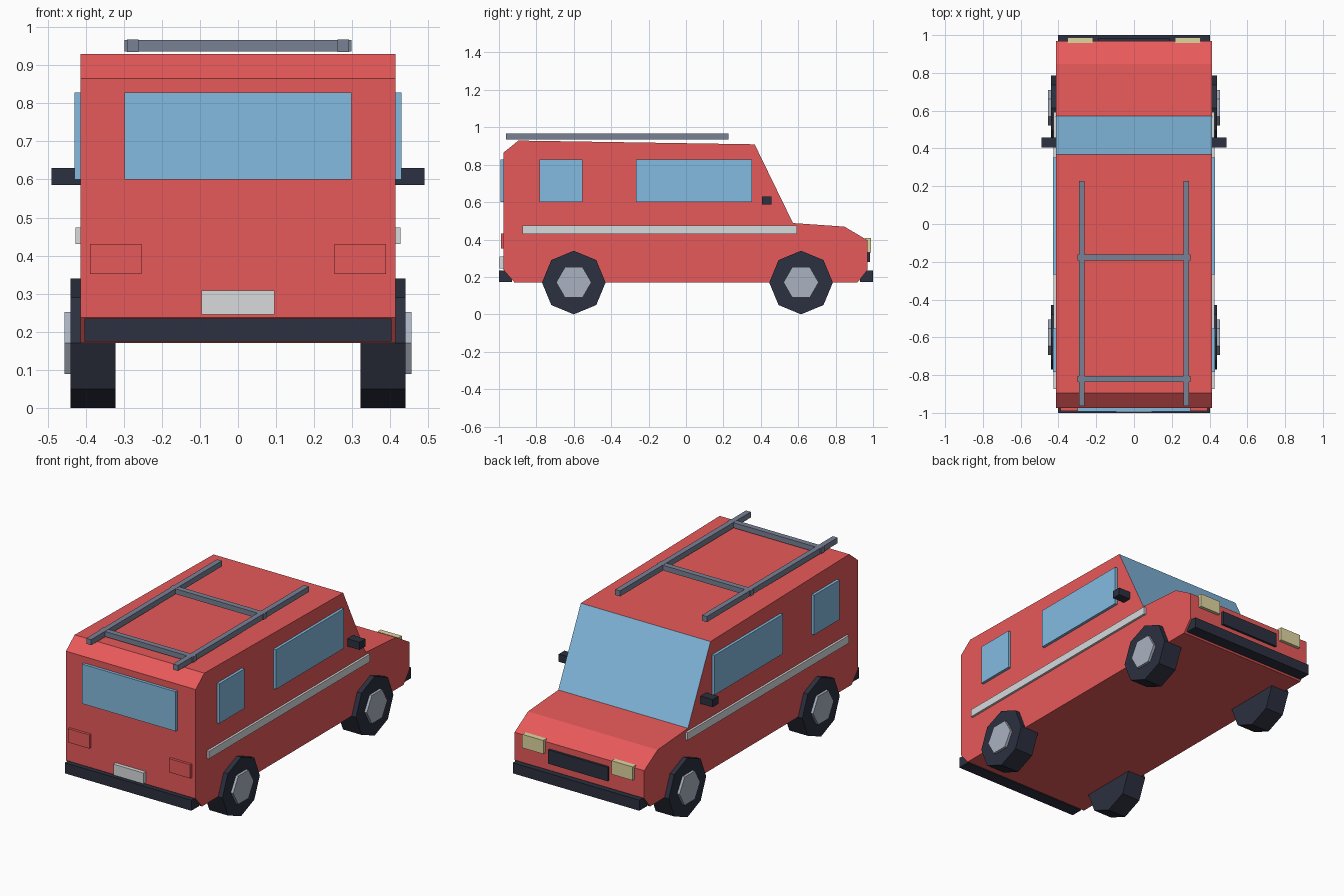
import bpy, bmesh, math
from mathutils import Matrix

if "Cube" in bpy.data.objects:
    bpy.data.objects.remove(bpy.data.objects["Cube"])


def material(name, rgb):
    m = bpy.data.materials.new(name)
    m.diffuse_color = (*rgb, 1)
    m.use_nodes = True
    m.node_tree.nodes["Principled BSDF"].inputs["Base Color"].default_value = m.diffuse_color
    return m


RED = material("red_paint", (0.80, 0.10, 0.10))
GLASS = material("blue_glass", (0.23, 0.50, 0.75))
DARK = material("dark_rubber", (0.025, 0.03, 0.05))
RACK = material("rack_metal", (0.19, 0.22, 0.30))
HUB = material("hub_metal", (0.40, 0.44, 0.53))
TRIM = material("light_trim", (0.68, 0.70, 0.72))
LAMP = material("lamp_cream", (0.75, 0.68, 0.36))


def finish(name, bm, *mats):
    bmesh.ops.recalc_face_normals(bm, faces=bm.faces)
    me = bpy.data.meshes.new(name)
    bm.to_mesh(me)
    bm.free()
    for m in mats:
        me.materials.append(m)
    ob = bpy.data.objects.new(name, me)
    bpy.context.collection.objects.link(ob)
    return ob


def box(name, x, y, z, mat):
    """Box from (min, max) ranges."""
    bm = bmesh.new()
    r = (x, y, z)
    mid = [(a + b) / 2 for a, b in r]
    size = [b - a for a, b in r]
    bmesh.ops.create_cube(bm, size=1, matrix=Matrix.Translation(mid) @ Matrix.Diagonal((*size, 1)))
    return finish(name, bm, mat)


def pair(name, x, y, z, mat):
    """Box on the right and its mirror on the left."""
    box(name + "_right", x, y, z, mat)
    box(name + "_left", (-x[1], -x[0]), y, z, mat)


def disc(name, sides, radius, x, y, z, mat):
    """Prism along x between two x values, with a corner pointing along y."""
    bm = bmesh.new()
    ring = []
    for i in range(sides):
        a = 2 * math.pi * i / sides
        ring.append(bm.verts.new((x[0], y + radius * math.cos(a), z + radius * math.sin(a))))
    face = bm.faces.new(ring)
    ext = bmesh.ops.extrude_face_region(bm, geom=[face], use_keep_orig=True)
    for v in ext["geom"]:
        if isinstance(v, bmesh.types.BMVert):
            v.co.x = x[1]
    return finish(name, bm, mat)


# Body: side profile swept across the width, with the sloped face glazed
W = 0.413
profile = [(-0.975, 0.237), (-0.917, 0.17), (0.917, 0.17), (0.97, 0.237), (0.97, 0.396),
           (0.847, 0.469), (0.572, 0.488), (0.367, 0.909), (-0.896, 0.929), (-0.975, 0.865)]
bm = bmesh.new()
sides = [[bm.verts.new((s * W, y, z)) for y, z in profile] for s in (-1, 1)]
for side in sides:
    bm.faces.new(side)
n = len(profile)
for i in range(n):
    j = (i + 1) % n
    f = bm.faces.new((sides[0][i], sides[0][j], sides[1][j], sides[1][i]))
    f.material_index = 1 if i == 6 else 0
finish("body", bm, RED, GLASS)

# Windows and side trim
pair("long_side_window", (0.40, 0.429), (-0.268, 0.352), (0.60, 0.828), GLASS)
pair("small_side_window", (0.40, 0.429), (-0.783, -0.553), (0.60, 0.828), GLASS)
box("tailgate_window", (-0.298, 0.298), (-0.992, -0.96), (0.60, 0.828), GLASS)
pair("side_stripe", (0.40, 0.426), (-0.874, 0.593), (0.43, 0.474), TRIM)
pair("wing_mirror", (0.405, 0.49), (0.406, 0.458), (0.586, 0.63), DARK)

# Bumpers, lamps, grille and plate
box("tailgate_bumper", (-0.403, 0.403), (-1.0, -0.93), (0.174, 0.235), DARK)
box("nose_bumper", (-0.403, 0.403), (0.93, 1.0), (0.174, 0.235), DARK)
pair("tail_lamp", (0.253, 0.389), (-0.99, -0.96), (0.352, 0.431), RED)
pair("headlamp", (0.217, 0.352), (0.957, 0.988), (0.33, 0.408), LAMP)
box("grille", (-0.19, 0.19), (0.95, 0.983), (0.28, 0.36), DARK)
box("blank_plate", (-0.096, 0.096), (-0.997, -0.96), (0.245, 0.308), TRIM)

# Roof rack: two rails and two crossbars
pair("rack_rail", (0.261, 0.292), (-0.963, 0.227), (0.935, 0.967), RACK)
for i, y in enumerate((-0.178, -0.82)):
    box(f"rack_crossbar_{i + 1}", (-0.298, 0.298), (y - 0.016, y + 0.016), (0.936, 0.966), RACK)

# Wheels: octagonal tyres with hexagonal hubs
for end, y in (("tailgate", -0.60), ("nose", 0.615)):
    for side, s in (("right", 1), ("left", -1)):
        disc(f"{end}_{side}_tyre", 8, 0.17, (s * 0.322, s * 0.44), y, 0.17, DARK)
        disc(f"{end}_{side}_hub", 6, 0.094, (s * 0.42, s * 0.455), y, 0.171, HUB)
